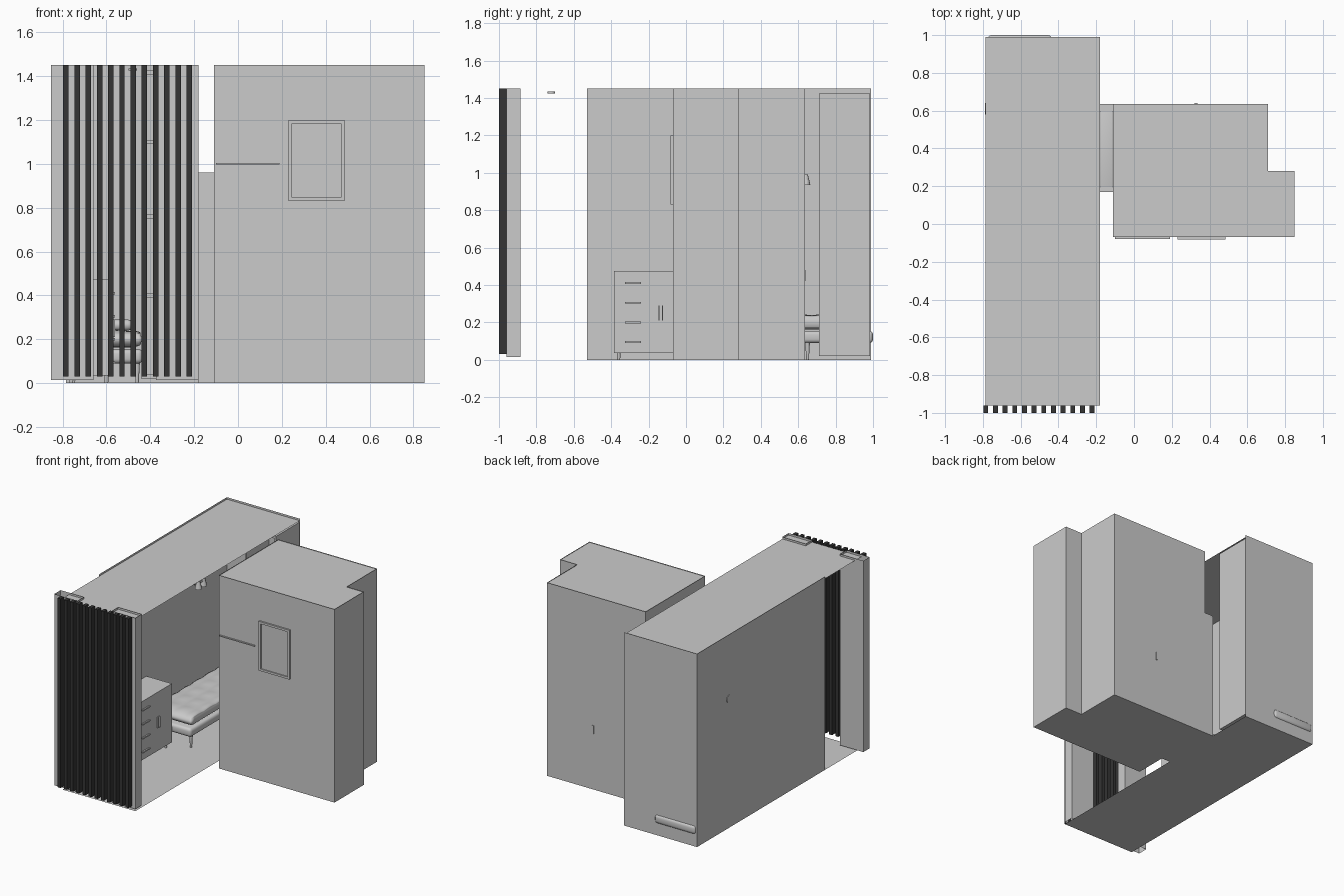
import bpy, bmesh, math
from mathutils import Vector

if "Cube" in bpy.data.objects:
    bpy.data.objects.remove(bpy.data.objects["Cube"])

dark = bpy.data.materials.new("dark_slat")
dark.diffuse_color = (0.035, 0.035, 0.035, 1)
dark.use_nodes = True
dark.node_tree.nodes["Principled BSDF"].inputs["Base Color"].default_value = dark.diffuse_color


def finish(name, bm):
    me = bpy.data.meshes.new(name)
    bm.to_mesh(me)
    bm.free()
    ob = bpy.data.objects.new(name, me)
    bpy.context.collection.objects.link(ob)
    return ob


def box(name, x0, x1, y0, y1, z0, z1, bevel=0, mat=None):
    bm = bmesh.new()
    bmesh.ops.create_cube(bm, size=1)
    for v in bm.verts:
        v.co = Vector(((x0 + x1) / 2 + v.co.x * (x1 - x0),
                       (y0 + y1) / 2 + v.co.y * (y1 - y0),
                       (z0 + z1) / 2 + v.co.z * (z1 - z0)))
    if bevel:
        bmesh.ops.bevel(bm, geom=bm.edges[:], offset=bevel, segments=3, profile=0.5, affect='EDGES')
    ob = finish(name, bm)
    if mat:
        ob.data.materials.append(mat)
    if bevel:
        smooth(ob)
    return ob


def smooth(ob):
    for p in ob.data.polygons:
        p.use_smooth = True


def walls(name, pts, z0, z1, closed=False):
    """Vertical sheet following a plan path."""
    bm = bmesh.new()
    lo = [bm.verts.new((x, y, z0)) for x, y in pts]
    hi = [bm.verts.new((x, y, z1)) for x, y in pts]
    n = len(pts)
    for i in range(n if closed else n - 1):
        j = (i + 1) % n
        bm.faces.new((lo[i], lo[j], hi[j], hi[i]))
    return finish(name, bm)


def slab(name, pts, z):
    bm = bmesh.new()
    bm.faces.new([bm.verts.new((x, y, z)) for x, y in pts])
    return finish(name, bm)


def cylinder(name, a, b, r0, r1, seg=20):
    a, b = Vector(a), Vector(b)
    bm = bmesh.new()
    bmesh.ops.create_cone(bm, cap_ends=True, segments=seg, radius1=r0, radius2=r1, depth=(b - a).length)
    bm.transform((b - a).to_track_quat('Z', 'Y').to_matrix().to_4x4())
    bmesh.ops.translate(bm, verts=bm.verts[:], vec=(a + b) / 2)
    return finish(name, bm)


H = 1.45
L, R, F, B = -0.785, -0.18, -0.96, 0.99      # long room
A = -0.11                                     # left side of the second room
D0, D1, DH = 0.17, 0.635, 0.96                # doorway

# floor and ceilings
room2 = [(A, -0.07), (0.85, -0.07), (0.85, 0.28), (0.71, 0.28), (0.71, 0.635), (A, 0.635)]
slab("floor", [(L, F), (R, F), (R, D0), (A, D0)] + room2[:6] + [(R, 0.635), (R, B), (L, B)], 0.0)
slab("long_room_ceiling", [(L, F), (R, F), (R, B), (L, B)], 1.435)
slab("second_room_ceiling", room2, 1.445)

# walls of the long room and of the second room
walls("long_room_walls", [(L, -0.53), (L, B), (R, B)], 0, H)
walls("second_room_walls", [(A, D0)] + room2, 0, H)
walls("wall_above_door", [(A, D1), (A, D0)], DH, H)

# doorway lining between the rooms
box("door_jamb_front", R, A, D0, D0 + 0.025, 0, DH)
box("door_jamb_back", R, A, D1 - 0.04, D1, 0, DH)
box("door_lintel", R, A, D0, D1, DH - 0.025, DH, 0.006)

# slatted front screen
for i in range(12):
    x = -0.785 + i * 0.0512
    box("front_slat", x - 0.0125, x + 0.0125, -1.0, F, 0.03, H, mat=dark)

# side panels behind the screen
for name, x0, x1 in (("left_curtain_panel", -0.853, -0.66), ("right_curtain_panel", -0.375, R)):
    walls(name, [(x0, F), (x1, F), (x1, -0.885), (x0, -0.885)], 0.015, H, True)

# small ceiling spot
cylinder("ceiling_spot", (-0.48, -0.72, 1.425), (-0.48, -0.72, 1.435), 0.02, 0.02)

# drawer cabinet
box("cabinet_body", L + 0.005, -0.57, -0.385, 0.03, 0.035, 0.475)
for z in (0.095, 0.2, 0.305, 0.41):
    box("drawer_handle", -0.57, -0.56, -0.325, -0.24, z - 0.005, z + 0.005)
for y in (-0.145, -0.125):
    box("door_handle", -0.57, -0.56, y - 0.003, y + 0.003, 0.21, 0.29)
for x in (-0.76, -0.6):
    for y in (-0.36, 0.0):
        cylinder("cabinet_leg", (x, y, 0), (x, y, 0.036), 0.008, 0.01, 12)

# bed: base, legs, tufted mattress, pillow
box("bed_base", -0.775, -0.435, 0.06, 1.0, 0.09, 0.155, 0.02)
for x in (-0.75, -0.46):
    for y in (0.1, 0.65):
        cylinder("bed_leg", (x, y, 0), (x, y, 0.1), 0.007, 0.013, 12)
bm = bmesh.new()
bmesh.ops.create_cube(bm, size=2)
bmesh.ops.subdivide_edges(bm, edges=bm.edges[:], cuts=23, use_grid_fill=True)
for v in bm.verts:
    u, w, h = v.co
    edge = (1 - abs(u) ** 8) * (1 - abs(w) ** 16)
    tuft = 0.006 * abs(math.sin(u * math.pi * 1.5) * math.sin(w * math.pi * 3))
    side = 0.965 + 0.035 * (1 - h * h)
    z = 0.2 + h * (0.026 + 0.012 * edge + (tuft if h > 0.9 else 0))
    v.co = Vector((-0.605 + u * 0.165 * side, 0.525 + w * 0.455 * side, z))
smooth(finish("mattress", bm))
box("pillow", -0.73, -0.48, 0.8, 0.96, 0.24, 0.29, 0.022)

# open shelf tower in the back corner
X0, X1, Y0, Y1 = -0.44, R, 0.71, 0.985
for x in (X0, X1 - 0.015):
    box("shelf_side", x, x + 0.015, Y0, Y1, 0.02, 1.425)
box("shelf_back", X0 + 0.015, X1 - 0.015, Y1 - 0.01, Y1, 0.02, 1.425)
for z in (0.03, 0.4, 0.76, 1.1, 1.415):
    box("shelf_board", X0 + 0.015, X1 - 0.015, Y0, Y1 - 0.01, z - 0.01, z + 0.01)

# wall lamp above the bed
cylinder("lamp_plate", (L - 0.004, 0.61, 0.97), (L + 0.015, 0.61, 0.97), 0.03, 0.03)
cylinder("lamp_arm", (L + 0.01, 0.61, 0.97), (-0.735, 0.61, 0.975), 0.007, 0.007, 12)
for y in (0.58, 0.64):
    cylinder("lamp_shade", (-0.735, y, 0.935), (-0.735, y, 0.99), 0.025, 0.012)
cylinder("lamp_bar", (-0.735, 0.58, 0.975), (-0.735, 0.64, 0.975), 0.006, 0.006, 12)

# framed panel on the front wall of the second room
fx0, fx1, fz0, fz1, t = 0.23, 0.485, 0.83, 1.2, 0.016
for x in (fx0, fx1 - t):
    box("frame_side", x, x + t, -0.083, -0.07, fz0, fz1)
for z in (fz0, fz1 - t):
    box("frame_rail", fx0 + t, fx1 - t, -0.083, -0.07, z, z + t)
box("frame_panel", fx0 + t, fx1 - t, -0.075, -0.07, fz0 + t, fz1 - t)

# thin ledge and small fittings
box("wall_ledge", -0.1, 0.19, -0.079, -0.07, 0.997, 1.005)
box("back_fitting", 0.32, 0.335, 0.635, 0.64, 0.42, 0.48)
